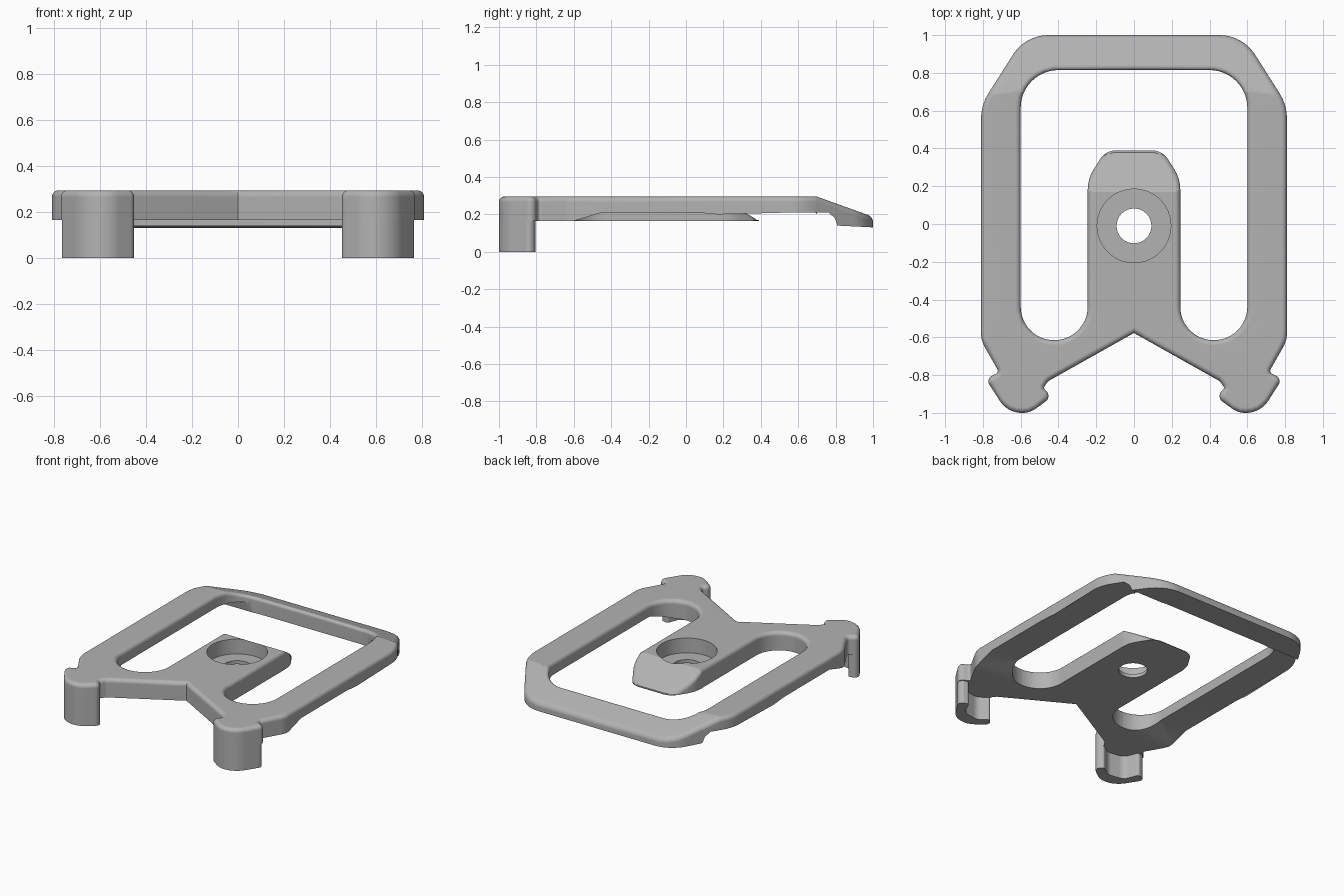
import bpy, bmesh, math
from mathutils import Vector

if "Cube" in bpy.data.objects:
    bpy.data.objects.remove(bpy.data.objects["Cube"])

TOP, BASE, ROUND = 0.295, 0.165, 0.028

grey = bpy.data.materials.new("plain grey")
grey.use_nodes = True
colour = (0.45, 0.45, 0.45, 1)
grey.diffuse_color = colour
grey.node_tree.nodes["Principled BSDF"].inputs["Base Color"].default_value = colour


def rounded(points, closed=True):
    """Turn (x, y, radius) corners into a list of points with filleted corners."""
    out = []
    for i, (x, y, r) in enumerate(points):
        p = Vector((x, y))
        if r == 0:
            out.append(p)
            continue
        a = (Vector(points[i - 1][:2]) - p).normalized()
        b = (Vector(points[(i + 1) % len(points)][:2]) - p).normalized()
        half = a.angle(b) / 2
        centre = p + (a + b).normalized() * (r / math.sin(half))
        start = p + a * (r / math.tan(half)) - centre
        end = p + b * (r / math.tan(half)) - centre
        turn = math.atan2(start.x * end.y - start.y * end.x, start.dot(end))
        steps = max(4, round(abs(turn) / 0.13))
        for k in range(steps + 1):
            t = turn * k / steps
            c, s = math.cos(t), math.sin(t)
            out.append(centre + Vector((start.x * c - start.y * s, start.x * s + start.y * c)))
    return out


def prism(outline, low, high):
    """Extrude a flat outline into a closed solid."""
    bm = bmesh.new()
    face = bm.faces.new([bm.verts.new((p.x, p.y, low)) for p in outline])
    grown = bmesh.ops.extrude_face_region(bm, geom=[face])["geom"]
    for v in grown:
        if isinstance(v, bmesh.types.BMVert):
            v.co.z = high
    bmesh.ops.recalc_face_normals(bm, faces=bm.faces[:])
    return bm


def finish(name, bm):
    mesh = bpy.data.meshes.new(name)
    bm.to_mesh(mesh)
    bm.free()
    obj = bpy.data.objects.new(name, mesh)
    bpy.context.collection.objects.link(obj)
    mesh.materials.append(grey)
    return obj


def select(obj):
    bpy.ops.object.select_all(action='DESELECT')
    obj.select_set(True)
    bpy.context.view_layer.objects.active = obj


def mirror(obj):
    select(obj)
    mod = obj.modifiers.new("mirror", 'MIRROR')
    mod.merge_threshold = 0.0005
    bpy.ops.object.modifier_apply(modifier=mod.name)


def smooth(obj):
    select(obj)
    bpy.ops.object.shade_smooth_by_angle(angle=math.radians(28))
    mod = obj.modifiers.new("even shading", 'WEIGHTED_NORMAL')
    mod.keep_sharp = True


# Corners of one half, seen from above
foot_front = [(.435, -.915, .035), (.55, -1, .12), (.67, -1, .14), (.785, -.82, .032)]
half_plate = [(0, -.577, 0), (.454, -.832, .02), (.48, -.868, .015)] + foot_front + [
    (.714, -.785, .018), (.81, -.617, .15), (.81, .63, .25), (.575, 1, .22), (0, 1, 0),
    (0, .815, 0), (.6, .815, .2), (.6, -.615, .177), (.245, -.615, .177),
    (.245, .24, .2), (.15, .39, .1), (0, .39, 0)]

# Frame and tongue in one plate, with rounded upper edges
bm = prism(rounded(half_plate), BASE, TOP)
rim = [e for e in bm.edges if all(v.co.z > TOP - .001 for v in e.verts)
       and any(v.co.x > .001 for v in e.verts)]
bmesh.ops.bevel(bm, geom=rim, offset=ROUND, offset_type='OFFSET', segments=5,
                profile=0.5, affect='EDGES', clamp_overlap=False)
for v in bm.verts:
    if v.co.x < .015:
        v.co.x = 0
middle = [f for f in bm.faces if all(v.co.x < .001 for v in f.verts)]
bmesh.ops.delete(bm, geom=middle, context='FACES')
bmesh.ops.triangulate(bm, faces=bm.faces[:])
for y in (-.6, -.45, .17, .7, .795, .81):
    bmesh.ops.bisect_plane(bm, geom=bm.verts[:] + bm.edges[:] + bm.faces[:], dist=1e-5,
                           plane_co=(0, y, 0), plane_no=(0, 1, 0))


def underside(x, y):
    if y < -.6 or (x < .42 and y < .5):
        return BASE
    if y < .8:
        return BASE + .045 * min(1, (y + .6) / .15)
    return .14 - .05 * (y - .81)


# Slope the tongue tip and the back bar, and step the underside
for v in bm.verts:
    x, y, z = v.co
    if z < BASE + .001:
        v.co.z = underside(x, y)
    elif x < .3 and .17 < y < .5:
        v.co.z = max(z - .59 * (y - .17), BASE + .004)
    elif y > .7:
        v.co.z = z - .36 * (y - .7)
plate = finish("frame_plate", bm)
mirror(plate)

# Screw hole with a wide round recess
for radius, low in ((.195, .19), (.092, 0)):
    bpy.ops.mesh.primitive_cylinder_add(vertices=64, radius=radius, depth=.5,
                                        location=(0, -.01, low + .25))
    cutter = bpy.context.object
    cutter.name = "hole_cutter"
    cutter.hide_render = True
    mod = plate.modifiers.new("hole", 'BOOLEAN')
    mod.operation = 'DIFFERENCE'
    mod.solver = 'EXACT'
    mod.object = cutter
    select(plate)
    bpy.ops.object.modifier_apply(modifier=mod.name)
    bpy.data.objects.remove(cutter)
smooth(plate)

# Feet, hollowed along the back
foot_outline = foot_front + [(.71, -.80, .02), (.67, -.90, .06), (.55, -.92, .06), (.48, -.868, .015)]
feet = finish("front_feet", prism(rounded(foot_outline), 0, BASE))
mirror(feet)
smooth(feet)
